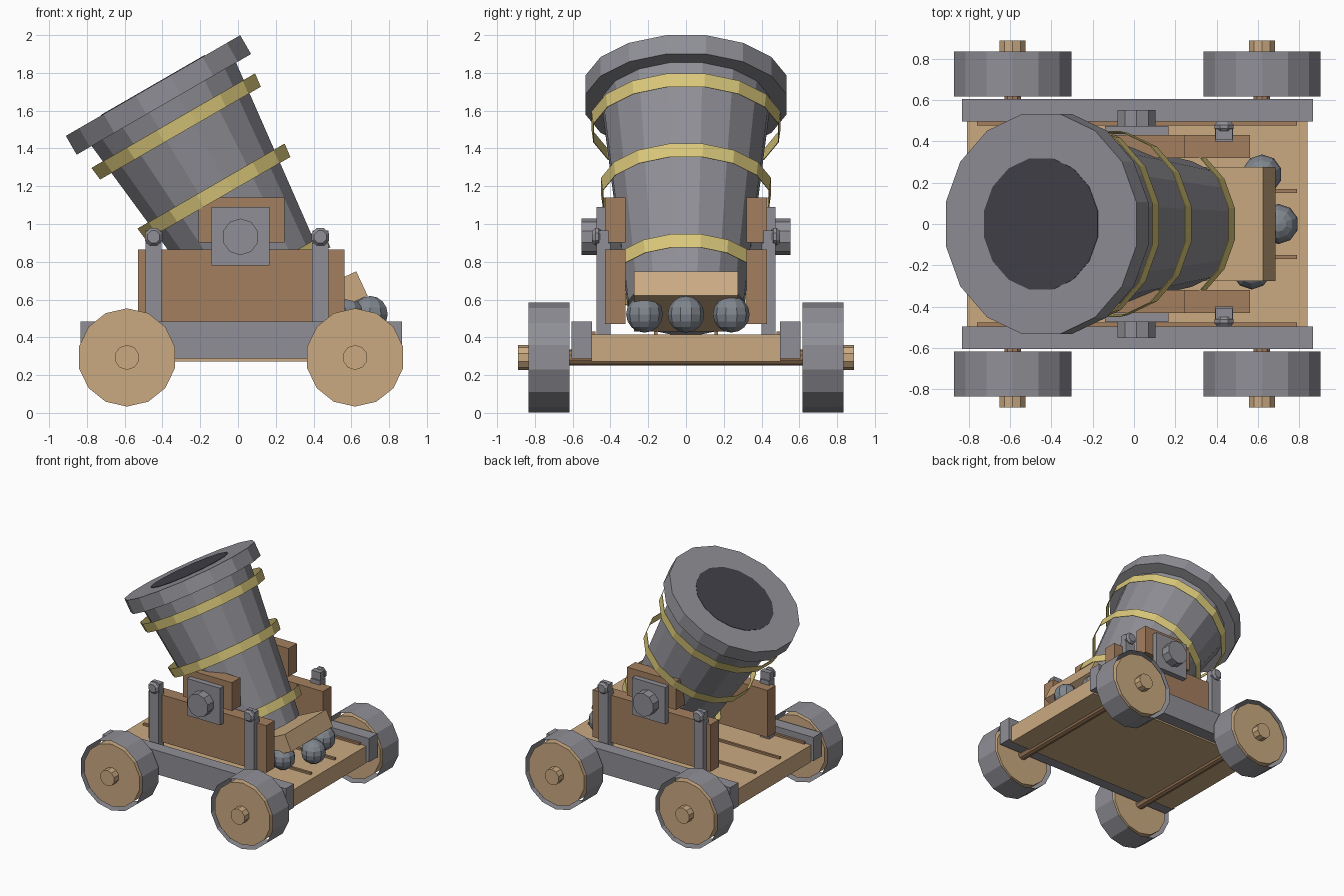
import bpy, bmesh, math
from mathutils import Matrix, Vector

if "Cube" in bpy.data.objects:
    bpy.data.objects.remove(bpy.data.objects["Cube"])


def material(name, r, g, b):
    lin = [((c / 255 + 0.055) / 1.055) ** 2.4 for c in (r, g, b)]
    m = bpy.data.materials.new(name)
    m.diffuse_color = (*lin, 1)
    m.use_nodes = True
    m.node_tree.nodes["Principled BSDF"].inputs["Base Color"].default_value = m.diffuse_color
    return m


IRON = material("iron grey", 143, 143, 150)
SHOT = material("shot grey", 128, 134, 142)
BORE = material("bore dark", 66, 65, 73)
BRASS = material("brass", 218, 200, 122)
OAK = material("light wood", 203, 170, 130)
BROWN = material("brown wood", 164, 127, 95)


def finish(name, bm, mat, matrix=None):
    me = bpy.data.meshes.new(name)
    bm.to_mesh(me)
    bm.free()
    me.materials.append(mat)
    ob = bpy.data.objects.new(name, me)
    bpy.context.collection.objects.link(ob)
    if matrix:
        ob.matrix_world = matrix
    return ob


def box(name, x, y, z, mat):
    """Box from three (low, high) ranges."""
    bm = bmesh.new()
    bmesh.ops.create_cube(bm, size=1)
    size = [r[1] - r[0] for r in (x, y, z)]
    mid = [(r[1] + r[0]) / 2 for r in (x, y, z)]
    bmesh.ops.scale(bm, vec=size, verts=bm.verts)
    bmesh.ops.translate(bm, vec=mid, verts=bm.verts)
    return finish(name, bm, mat)


def turned(name, profile, n, phase, mat, matrix, cap=True):
    """Faceted solid from (radius, height) points, lowest first."""
    bm = bmesh.new()
    rings = []
    for r, h in profile:
        angles = [phase + 2 * math.pi * i / n for i in range(n)]
        rings.append([bm.verts.new((r * math.cos(a), r * math.sin(a), h)) for a in angles])
    for lo, hi in zip(rings, rings[1:]):
        for i in range(n):
            j = (i + 1) % n
            bm.faces.new((lo[i], lo[j], hi[j], hi[i]))
    if cap:
        bm.faces.new(rings[0][::-1])
        bm.faces.new(rings[-1])
    return finish(name, bm, mat, matrix)


def along_y(x, z):
    """Turned parts that lie along the y axis, first vertex upward."""
    return Matrix.Translation((x, 0, z)) @ Matrix.Rotation(math.pi / 2, 4, 'X')


def span(side, a, b):
    return (a, b) if side > 0 else (-b, -a)


UP = math.pi / 2

# Barrel: height 0 is the muzzle face, flats face the axes
tilt = Matrix.Translation((-0.45, 0, 1.733)) @ Matrix.Rotation(math.radians(-30), 4, 'Y')
N = 16
flat = math.pi / N
k = 1 / math.cos(flat)
turned("barrel", [(0.305 * k, -1.35), (0.442 * k, -0.11)], N, flat, IRON, tilt)
turned("muzzle_ring", [(0.533 * k, -0.115), (0.533 * k, 0)], N, flat, IRON, tilt)
turned("bore", [(0.318 * k, -0.003), (0.318 * k, 0.003)], N, flat, BORE, tilt)

# Thin brass hoops standing clear of the barrel
for t, r in ((0.215, 0.50), (0.615, 0.45), (1.135, 0.394)):
    hoop = turned("barrel_hoop", [((r - 0.009) * k, -t - 0.076), (r * k, -t)],
                  N, flat, BRASS, tilt, cap=False)
    sol = hoop.modifiers.new("thickness", 'SOLIDIFY')
    sol.thickness = 0.004

# Deck, thin deck strips
box("deck", (-0.81, 0.84), (-0.5, 0.5), (0.273, 0.415), OAK)
for y in (-0.488, -0.16, 0.16, 0.488):
    box("deck_strip", (-0.76, 0.79), (y - 0.01, y + 0.01), (0.41, 0.432), BROWN)

# Elevating wedge under the breech
bm = bmesh.new()
bmesh.ops.create_cube(bm, size=1)
bmesh.ops.scale(bm, vec=(0.45, 0.55, 0.142), verts=bm.verts)
finish("wedge", bm, OAK, Matrix.Translation((0.452, 0, 0.59)) @ Matrix.Rotation(math.radians(-25), 4, 'Y'))

# Cannon balls
for x, y in ((0.62, 0.24), (0.70, 0.0), (0.57, -0.22)):
    bm = bmesh.new()
    bmesh.ops.create_uvsphere(bm, u_segments=10, v_segments=8, radius=0.097)
    finish("cannon_ball", bm, SHOT, Matrix.Translation((x, y, 0.522)))

# Carriage sides
for s in (-1, 1):
    box("side_rail", (-0.833, 0.867), span(s, 0.497, 0.605), (0.287, 0.485), IRON)
    box("cheek", (-0.53, 0.563), span(s, 0.32, 0.43), (0.47, 0.865), BROWN)
    box("trunnion_block", (-0.21, 0.245), span(s, 0.32, 0.43), (0.903, 1.14), BROWN)
    box("trunnion_plate", (-0.14, 0.167), span(s, 0.43, 0.475), (0.78, 1.09), IRON)
    lo, hi = span(s, 0.30, 0.552)
    turned("trunnion", [(0.097, lo), (0.097, hi)], 10, UP, IRON, along_y(0.013, 0.932) @ Matrix.Scale(1, 4))
    # Posts with a small block and a faceted knob
    for x in (-0.447, 0.436):
        box("post", (x - 0.043, x + 0.043), span(s, 0.40, 0.473), (0.41, 0.90), IRON)
        box("post_block", (x - 0.042, x + 0.042), span(s, 0.41, 0.46), (0.89, 0.965), IRON)
        knob = [(0.04, 0.45), (0.05, 0.462), (0.05, 0.48), (0.035, 0.497)]
        if s > 0:
            knob = [(r, -h) for r, h in knob][::-1]
        turned("post_knob", knob, 8, UP + math.pi / 8, IRON, along_y(x, 0.932))

# Axles and wheels: open iron tyre around a wooden disc, with a hub
ZW = 0.2935
for x in (-0.588, 0.62):
    turned("axle", [(0.042, -0.66), (0.042, 0.66)], 10, UP, BROWN, along_y(x, ZW))
    for s in (-1, 1):
        for name, r, a, b, n, mat, cap in (
                ("wheel_tyre", 0.2915, 0.618, 0.835, 14, IRON, False),
                ("wheel_disc", 0.26, 0.63, 0.828, 14, OAK, True),
                ("wheel_hub", 0.066, 0.80, 0.89, 10, OAK, True)):
            lo, hi = span(s, a, b)
            turned(name, [(r, lo), (r, hi)], n, UP, mat, along_y(x, ZW), cap)
